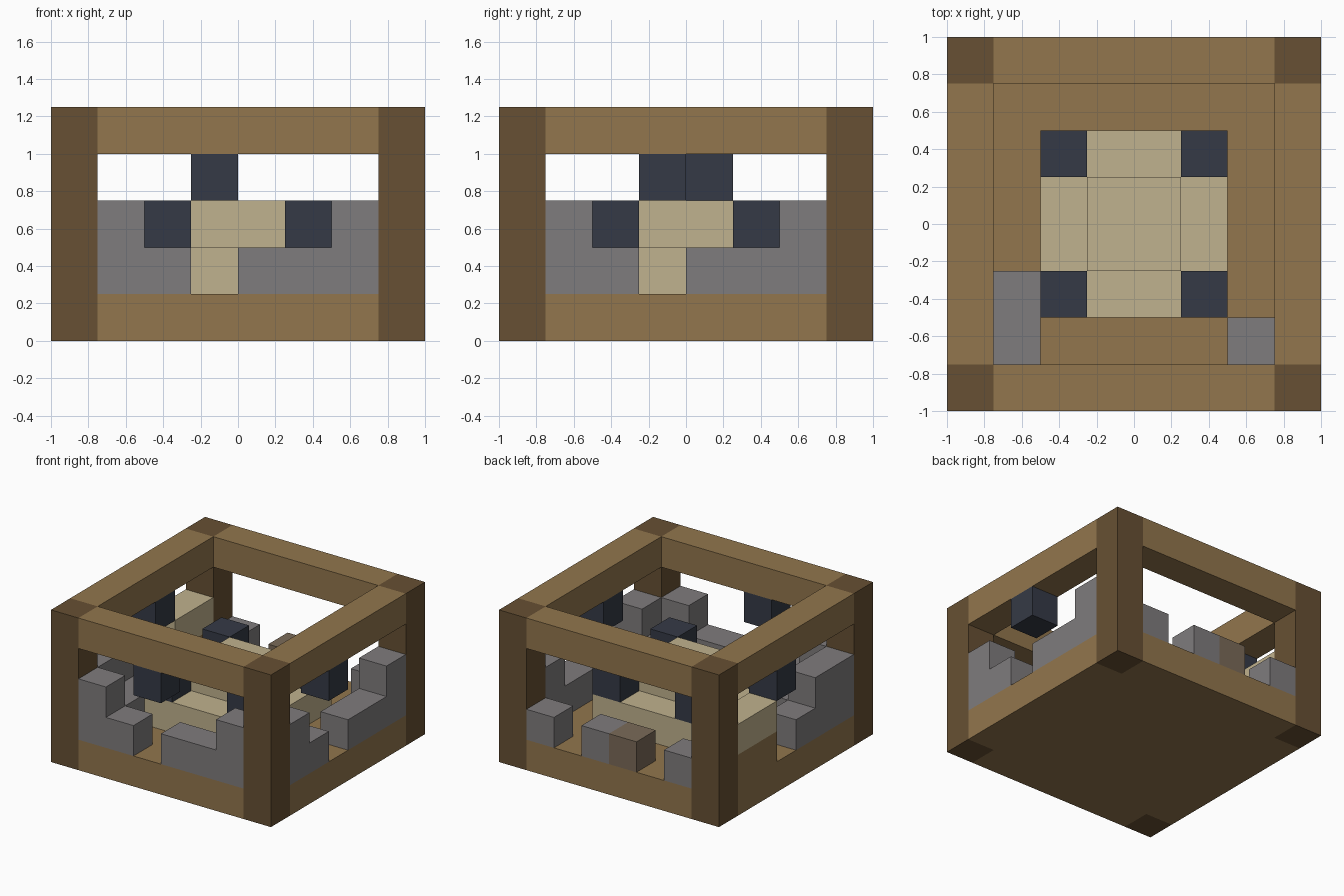
import bpy, bmesh

if "Cube" in bpy.data.objects:
    bpy.data.objects.remove(bpy.data.objects["Cube"])

U = 0.25  # one block


def lin(c):
    c /= 255
    return c / 12.92 if c <= 0.04045 else ((c + 0.055) / 1.055) ** 2.4


def material(name, r, g, b):
    m = bpy.data.materials.new(name)
    m.diffuse_color = (lin(r), lin(g), lin(b), 1)
    m.use_nodes = True
    m.node_tree.nodes["Principled BSDF"].inputs["Base Color"].default_value = m.diffuse_color
    return m


timber = material("timber brown", 146, 118, 77)
dark_timber = material("dark timber", 103, 80, 51)
stone = material("stone grey", 127, 124, 125)
slate = material("dark slate", 53, 58, 70)
sand = material("pale sand", 192, 178, 142)
clay = material("clay taupe", 122, 106, 88)


def blocks(name, mat, boxes):
    """One object made of boxes, each (x0, x1, y0, y1, z0, z1) in block units."""
    bm = bmesh.new()
    for x0, x1, y0, y1, z0, z1 in boxes:
        for v in bmesh.ops.create_cube(bm, size=1)["verts"]:
            v.co = ((x1 if v.co.x > 0 else x0) * U,
                    (y1 if v.co.y > 0 else y0) * U,
                    (z1 if v.co.z > 0 else z0) * U)
    me = bpy.data.meshes.new(name)
    bm.to_mesh(me)
    bm.free()
    me.materials.append(mat)
    ob = bpy.data.objects.new(name, me)
    bpy.context.collection.objects.link(ob)
    return ob


# Corner posts
for sx, xn in ((-4, "left"), (3, "right")):
    for sy, yn in ((-4, "front"), (3, "back")):
        blocks(f"{yn}_{xn}_post", dark_timber, [(sx, sx + 1, sy, sy + 1, 0, 5)])

# Floor slab with the lower rails, and the top rails
blocks("floor", timber, [(-3, 3, -4, 4, 0, 1), (-4, -3, -3, 3, 0, 1), (3, 4, -3, 3, 0, 1)])
blocks("top_rails", timber, [(-3, 3, -4, -3, 4, 5), (-3, 3, 3, 4, 4, 5),
                             (-4, -3, -3, 3, 4, 5), (3, 4, -3, 3, 4, 5)])

# Broken stone walls around the edge
blocks("front_wall", stone, [(-3, -2, -4, -3, 1, 3), (-2, -1, -4, -3, 1, 2),
                             (0, 2, -4, -3, 1, 2), (2, 3, -4, -3, 1, 3)])
blocks("right_wall", stone, [(3, 4, -3, -2, 1, 3), (3, 4, -2, -1, 1, 2),
                             (3, 4, 0, 2, 1, 2), (3, 4, 2, 3, 1, 3)])
blocks("back_wall", stone, [(-3, -2, 3, 4, 1, 2), (0, 1, 3, 4, 1, 2), (2, 3, 3, 4, 1, 2)])
blocks("left_wall", stone, [(-4, -3, -3, -1, 1, 3), (-4, -3, -1, 0, 1, 2)])
blocks("rubble", stone, [(-3, -2, -3, -1, 1, 2), (2, 3, -3, -2, 1, 2)])
blocks("clay_block", clay, [(-1, 0, 3, 4, 1, 2)])

# Raised bench in the left wall
blocks("bench_base", timber, [(-4, -3, 1, 3, 1, 2)])
blocks("bench_top", sand, [(-4, -3, 1, 3, 2, 3)])

# Stepped altar in the middle with a slate cube on each corner
blocks("altar", sand, [(-2, 2, -2, 2, 1, 2), (-1, 1, -1, 1, 2, 3)])
blocks("altar_corners", slate, [(x, x + 1, y, y + 1, 2, 3) for x in (-2, 1) for y in (-2, 1)])

# Lamps hanging under the top rails
blocks("hanging_lamps", slate, [(-1, 0, -4, -3, 3, 4), (3, 4, -1, 0, 3, 4), (-4, -3, 0, 1, 3, 4)])
